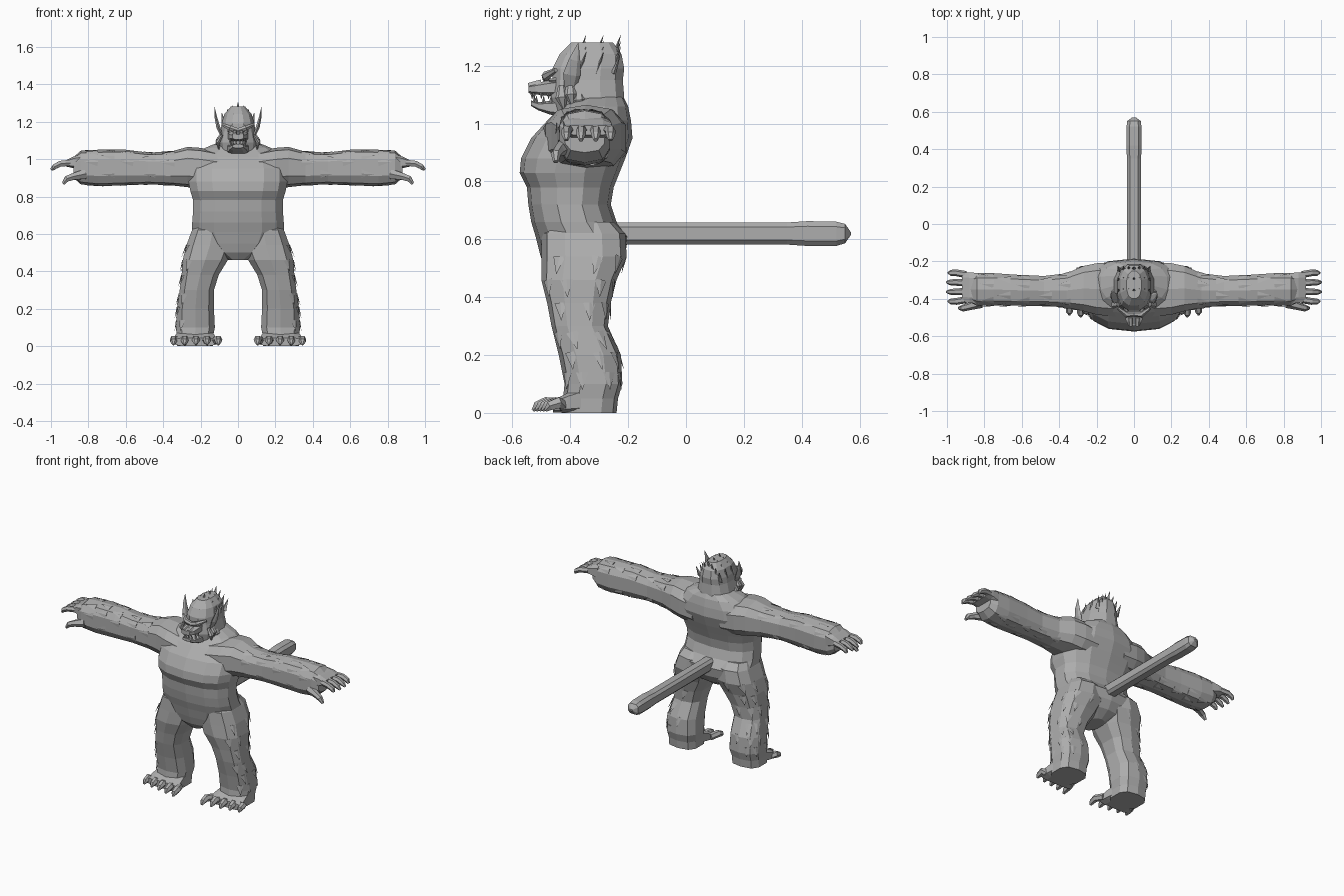
import bpy, bmesh, math
from mathutils import Vector

if "Cube" in bpy.data.objects:
    bpy.data.objects.remove(bpy.data.objects["Cube"])

GREY = (0.42, 0.42, 0.42, 1)
mat = bpy.data.materials.new("plain grey")
mat.use_nodes = True
mat.diffuse_color = GREY
mat.node_tree.nodes["Principled BSDF"].inputs["Base Color"].default_value = GREY


def finish(name, bm, mirror=False):
    bmesh.ops.remove_doubles(bm, verts=bm.verts, dist=0.0003)
    bmesh.ops.recalc_face_normals(bm, faces=bm.faces)
    me = bpy.data.meshes.new(name)
    bm.to_mesh(me)
    bm.free()
    me.materials.append(mat)
    ob = bpy.data.objects.new(name, me)
    bpy.context.collection.objects.link(ob)
    if mirror:
        ob.modifiers.new("mirror", "MIRROR").use_clip = False
    return ob


def skin(bm, loops):
    rows = [[bm.verts.new(p) for p in loop] for loop in loops]
    n = len(rows[0])
    for a, b in zip(rows, rows[1:]):
        for i in range(n):
            j = (i + 1) % n
            bm.faces.new((a[i], a[j], b[j], b[i]))
    bm.faces.new(rows[0])
    bm.faces.new(rows[-1])


def ring_point(axis, ring, ang, power):
    """Point on a rounded-box ring: (position, min a, max a, min b, max b), in hundredths."""
    t, a0, a1, b0, b1 = ring
    c, s = math.cos(ang), math.sin(ang)
    a = (a0 + a1) / 2 + (a1 - a0) / 2 * math.copysign(abs(c) ** power, c)
    b = (b0 + b1) / 2 + (b1 - b0) / 2 * math.copysign(abs(s) ** power, s)
    order = {"x": (t, a, b), "y": (a, t, b), "z": (a, b, t)}[axis]
    return Vector(order) / 100


def loft(bm, axis, rings, n=8, power=0.6):
    turn = math.pi / n
    skin(bm, [[ring_point(axis, r, turn * (2 * i + 1), power) for i in range(n)] for r in rings])


def surface(axis, rings, t, ang, power):
    for r, q in zip(rings, rings[1:]):
        if r[0] <= t <= q[0]:
            f = (t - r[0]) / (q[0] - r[0])
            return ring_point(axis, [u + (v - u) * f for u, v in zip(r, q)], ang, power)


def tube(bm, pts, radii, side=(0, 1, 0), flat=1.0, n=6):
    """Tube along points; a zero last radius makes a spike."""
    pts = [Vector(p) for p in pts]
    loops = []
    for i, (p, r) in enumerate(zip(pts, radii)):
        d = (pts[min(i + 1, len(pts) - 1)] - pts[max(i - 1, 0)]).normalized()
        v = d.cross(Vector(side)).normalized()
        u = v.cross(d)
        r = max(r, 0.0005)
        loops.append([p + r * (u * math.cos(k * math.tau / n) + v * flat * math.sin(k * math.tau / n))
                      for k in range(n)])
    skin(bm, loops)


def fur(bm, axis, rings, rows, angles, step, power, lift=0.008):
    """Flat pointed tufts lying along a lofted limb."""
    for k, t in enumerate(rows):
        for deg in angles:
            ang = math.radians(deg + (12 if k % 2 else -12))
            p = surface(axis, rings, t, ang, power)
            q = surface(axis, rings, t + step, ang, power)
            near = surface(axis, rings, t, ang + 0.1, power)
            mid = [(r[1] + r[2]) / 2 for r in rings][len(rings) // 2] / 100
            out = Vector((math.cos(ang), math.sin(ang)))
            out = Vector((0, out.x, out.y)) if axis == "x" else Vector((out.x, out.y, 0))
            tube(bm, (p - out * 0.004, q + out * lift), (0.022, 0), near - p, 0.2, 4)


def sym(rows):
    return [(t, -w, w, b0, b1) for t, w, b0, b1 in rows]


# Torso
bm = bmesh.new()
loft(bm, "z", sym([
    (46, 5, -46, -30), (50, 14, -49, -24), (55, 21, -50.5, -21), (61, 25, -52, -20),
    (66, 25, -53.5, -24), (72, 24.5, -54.5, -26), (78, 24.5, -55, -25), (83, 26, -57.5, -23),
    (88, 27, -57, -21), (95, 27, -53.5, -18.5), (101, 25, -48, -19), (106, 18, -43, -20),
    (110, 8, -38, -22)]), 14, 0.8)
finish("torso", bm)

# Legs with fur
leg = [(0, 13, 33, -43, -24), (5, 13, 33, -42.5, -23.5), (10, 12, 33.5, -42, -22),
       (20, 12.5, 33, -44, -22.5), (30, 12.5, 31.5, -46.5, -27), (38, 10, 30.5, -48, -26),
       (46, 5, 30, -50, -24), (54, 2, 28, -50, -20.5), (62, 2, 25, -50, -21), (66, 3, 23, -46, -25)]
bm = bmesh.new()
loft(bm, "z", leg, 10, 0.7)
finish("legs", bm, True)
bm = bmesh.new()
fur(bm, "z", leg, (14, 21, 28, 38, 46, 54), (-40, 0, 40, 80), -6, 0.7)
finish("leg_fur", bm, True)

# Feet and toes
bm = bmesh.new()
loft(bm, "y", [(-36, 13, 33, 0, 9), (-41, 12, 34, 0, 7), (-46, 11, 34.5, 0, 4.5)], 8, 0.5)
finish("feet", bm, True)
bm = bmesh.new()
for i in range(5):
    x, y = 0.125 + 0.05 * i, -0.53 + 0.011 * i
    tip = x + 0.01 * (i - 2)
    tube(bm, ((x, -0.43, 0.028), (tip, y + 0.045, 0.035), (tip, y + 0.015, 0.024), (tip, y, 0.008)),
         (0.022, 0.022, 0.018, 0.006), (1, 0, 0))
finish("toes", bm, True)

# Arms with fur
arm = [(10, -50, -20, 84, 104), (20, -49, -20.5, 84, 106), (27, -47, -22, 85, 106.5),
       (36, -45, -26, 86, 104), (48, -44, -27.5, 86.5, 103.5), (60, -44, -27, 86, 105),
       (75, -44, -26, 85.5, 105), (84, -44, -26, 86.5, 104.5), (88, -42, -28, 90, 101)]
bm = bmesh.new()
loft(bm, "x", arm, 10, 0.7)
finish("arms", bm, True)
bm = bmesh.new()
fur(bm, "x", arm, (34, 44, 56, 66, 75), (-90, -45, 45, 90, 135, 180), 7, 0.7, 0.003)
finish("arm_fur", bm, True)

# Hands: palm, four fingers and a thumb
bm = bmesh.new()
loft(bm, "x", [(83, -43, -26, 93, 103), (88, -42.5, -25.5, 95, 101.5), (92, -42, -25.5, 96, 99.5)], 8, 0.5)
finish("palms", bm, True)
bm = bmesh.new()
for i in range(4):
    y = -0.405 + 0.045 * i
    end = y + 0.006 * (i - 1.5)
    reach = 0.99 if i in (0, 3) else 1.0
    tube(bm, ((0.9, y, 0.98), (0.95, end, 0.975), (0.98, end, 0.96), (reach, end, 0.943)),
         (0.019, 0.018, 0.016, 0.008))
tube(bm, ((0.82, -0.42, 0.92), (0.88, -0.44, 0.907), (0.915, -0.45, 0.895), (0.935, -0.45, 0.868)),
     (0.03, 0.021, 0.018, 0.009))
finish("fingers", bm, True)

# Tail
bm = bmesh.new()
loft(bm, "y", sym([(-25, 4, 58, 66), (35, 4, 58, 66), (42, 4.2, 57.5, 66.5),
                   (52, 4.2, 57.5, 66.3), (55, 3.8, 58.5, 65.5), (57, 1, 61.5, 62.5)]), 8, 0.6)
finish("tail", bm)

# Skull, upper muzzle, jaw and brow
bm = bmesh.new()
loft(bm, "z", sym([(100, 8, -44, -22), (104, 10, -46, -21), (109, 11, -47, -21), (115, 9.5, -46.5, -21.5),
                   (119, 9, -46.5, -21), (124, 7.5, -44, -22), (128, 4, -40, -25)]), 12, 0.8)
finish("skull", bm)
bm = bmesh.new()
loft(bm, "y", sym([(-42, 6, 109.5, 116), (-48, 5.2, 109.5, 115), (-52, 4.5, 110, 114), (-54.5, 3, 110.5, 113.3)]))
finish("muzzle", bm)
bm = bmesh.new()
loft(bm, "y", sym([(-42, 6.5, 102, 109), (-47, 5.5, 103, 108), (-51, 4.5, 104.5, 107.5), (-53.5, 3, 106, 108)]))
finish("jaw", bm)
bm = bmesh.new()
tube(bm, ((0, -0.482, 0.153), (0.04, -0.484, 0.165), (0.085, -0.45, 0.185)), (0.014, 0.016, 0.008))
bmesh.ops.translate(bm, verts=bm.verts, vec=(0, 0, 1))
finish("brows", bm, True)

# Nostrils, eyes, cheek whiskers
bm = bmesh.new()
tube(bm, ((0.018, -0.5, 1.138), (0.018, -0.545, 1.13)), (0.017, 0.012), (1, 0, 0))
finish("nostrils", bm, True)
bm = bmesh.new()
tube(bm, ((0.04, -0.45, 1.15), (0.04, -0.474, 1.15)), (0.018, 0.009), (1, 0, 0), 0.6)
finish("eyes", bm, True)
bm = bmesh.new()
for y, z in ((-0.43, 1.13), (-0.40, 1.14), (-0.37, 1.12)):
    tube(bm, ((0.085, y, z), (0.108, y, z - 0.04), (0.1, y + 0.01, z - 0.09)), (0.012, 0.022, 0), flat=0.6)
finish("cheek_whiskers", bm, True)

# Teeth between the open lips
bm = bmesh.new()
for x, y in ((0.01, -0.532), (0.026, -0.525), (0.038, -0.5), (0.044, -0.475)):
    tube(bm, ((x, y, 1.107), (x, y, 1.085)), (0.007, 0), n=4)
    tube(bm, ((x, y + 0.008, 1.072), (x, y + 0.008, 1.096)), (0.007, 0), n=4)
finish("teeth", bm, True)

# Pointed ears
bm = bmesh.new()
tube(bm, ((0.085, -0.4, 1.12), (0.105, -0.395, 1.17), (0.118, -0.385, 1.22), (0.125, -0.372, 1.28)),
     (0.02, 0.03, 0.02, 0), flat=0.4)
finish("ears", bm, True)

# Spiky crown of hair
bm = bmesh.new()
for y in (-0.37, -0.31, -0.25):
    for i in range(-3, 4):
        x, z = i * 0.024, 1.265 - 0.02 * abs(i)
        tube(bm, ((x, y, z - 0.03), (x * 1.2, y + 0.025, z + 0.042)), (0.018, 0), (1, 0, 0), 0.5, 4)
finish("hair", bm)
